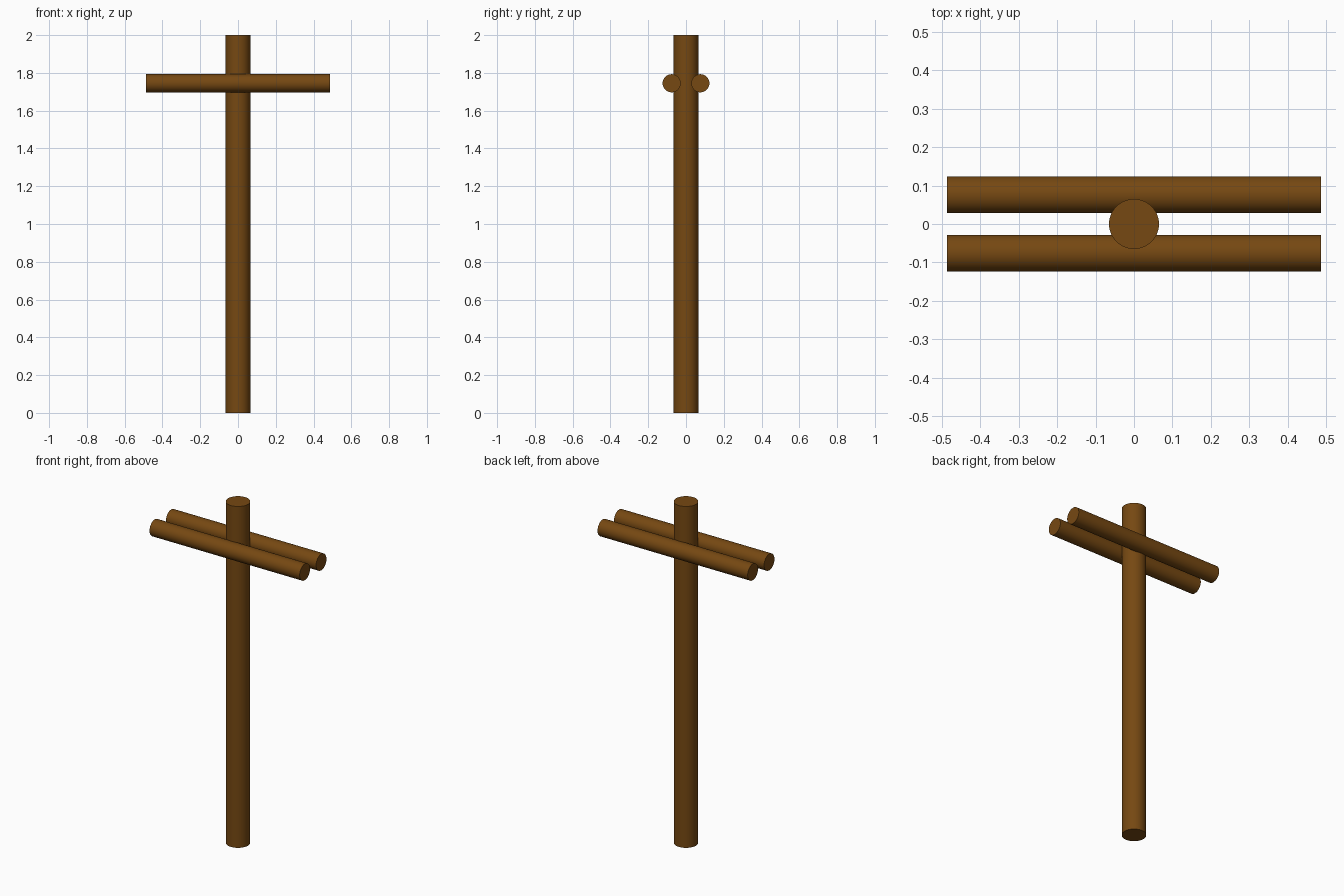
import bpy
import math

if "Cube" in bpy.data.objects:
    bpy.data.objects.remove(bpy.data.objects["Cube"])

wood = bpy.data.materials.new("brown wood")
wood.diffuse_color = (0.18, 0.065, 0.006, 1)
wood.use_nodes = True
wood.node_tree.nodes["Principled BSDF"].inputs["Base Color"].default_value = wood.diffuse_color


def log(name, radius, length, location, rotation=(0, 0, 0)):
    """Smooth round log with sharp flat ends."""
    bpy.ops.mesh.primitive_cylinder_add(
        vertices=64, radius=radius, depth=length,
        location=location, rotation=rotation)
    obj = bpy.context.object
    obj.name = name
    obj.data.materials.append(wood)
    bpy.ops.object.shade_smooth_by_angle(angle=math.radians(30))
    return obj


# Upright pole
log("pole", 0.065, 2.0, (0, 0, 1.0))

# Twin crossbeams clasping the pole front and back
for name, side in (("front_crossbeam", -1), ("back_crossbeam", 1)):
    log(name, 0.048, 0.973, (0, side * 0.076, 1.745), (0, math.pi / 2, 0))
